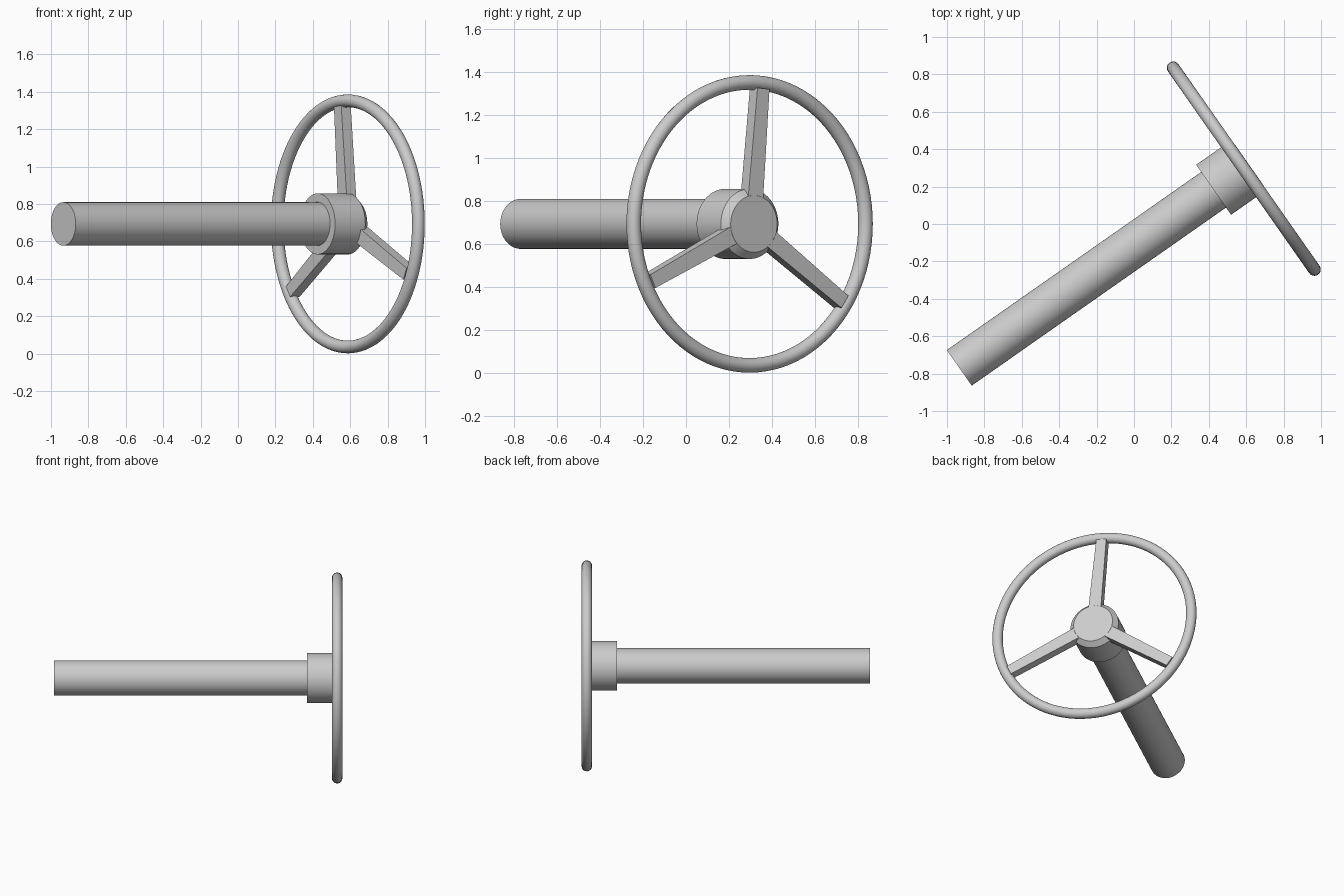
import bpy
import bmesh
from math import cos, sin, pi, radians
from mathutils import Matrix, Vector

cube = bpy.data.objects.get("Cube")
if cube:
    bpy.data.objects.remove(cube)

# One plain grey for every part
grey = bpy.data.materials.new("plain_grey")
grey.use_nodes = True
COLOUR = (0.6, 0.6, 0.6, 1)
grey.diffuse_color = COLOUR
grey.node_tree.nodes["Principled BSDF"].inputs["Base Color"].default_value = COLOUR

# Wheel frame: local z runs along the column axis, local y is up
AXIS = Vector((cos(radians(35)), sin(radians(35)), 0))
UP = Vector((0, 0, 1))
SIDE = UP.cross(AXIS)
FRAME = Matrix((SIDE, UP, AXIS)).transposed().to_4x4()
FRAME.translation = (0.587, 0.296, 0.694)


def add_part(name, bm, smooth=True):
    bmesh.ops.recalc_face_normals(bm, faces=bm.faces)
    mesh = bpy.data.meshes.new(name)
    bm.to_mesh(mesh)
    bm.free()
    obj = bpy.data.objects.new(name, mesh)
    bpy.context.collection.objects.link(obj)
    obj.matrix_world = FRAME
    mesh.materials.append(grey)
    if smooth:
        bpy.ops.object.select_all(action="DESELECT")
        obj.select_set(True)
        bpy.context.view_layer.objects.active = obj
        bpy.ops.object.shade_smooth_by_angle(angle=radians(30))
    return obj


def lathe(name, profile, closed=False, steps=96):
    """Spin (radius, height) points about the column axis, capping open ends."""
    bm = bmesh.new()
    rings = [[bm.verts.new((r * cos(2 * pi * i / steps), r * sin(2 * pi * i / steps), h))
              for i in range(steps)] for r, h in profile]
    pairs = list(zip(rings, rings[1:]))
    if closed:
        pairs.append((rings[-1], rings[0]))
    else:
        bm.faces.new(rings[0])
        bm.faces.new(rings[-1])
    for a, b in pairs:
        for i in range(steps):
            j = (i + 1) % steps
            bm.faces.new((a[i], a[j], b[j], b[i]))
    return add_part(name, bm)


# Column, and hub with a chamfered front
lathe("column", [(0.116, -1.857), (0.116, -0.19)])
lathe("hub", [(0.163, -0.197), (0.163, 0), (0.132, 0.035)])

# Round rim
TUBE = 0.034
section = [(0.658 + TUBE * cos(2 * pi * k / 24), TUBE * sin(2 * pi * k / 24))
           for k in range(24)]
lathe("rim", section, closed=True)

# Three tapered spokes
for index in range(3):
    bm = bmesh.new()
    bmesh.ops.create_cube(bm, size=1)
    for v in bm.verts:
        outer = v.co.y > 0
        v.co = ((0.068 if outer else 0.085) * v.co.x,
                0.632 if outer else 0.12,
                0.034 if v.co.z > 0 else -0.028)
    # Turn clockwise from upright as seen by the driver
    bm.transform(Matrix.Rotation(-radians(5 + 120 * index), 4, "Z"))
    add_part(f"spoke_{index + 1}", bm, smooth=False)
